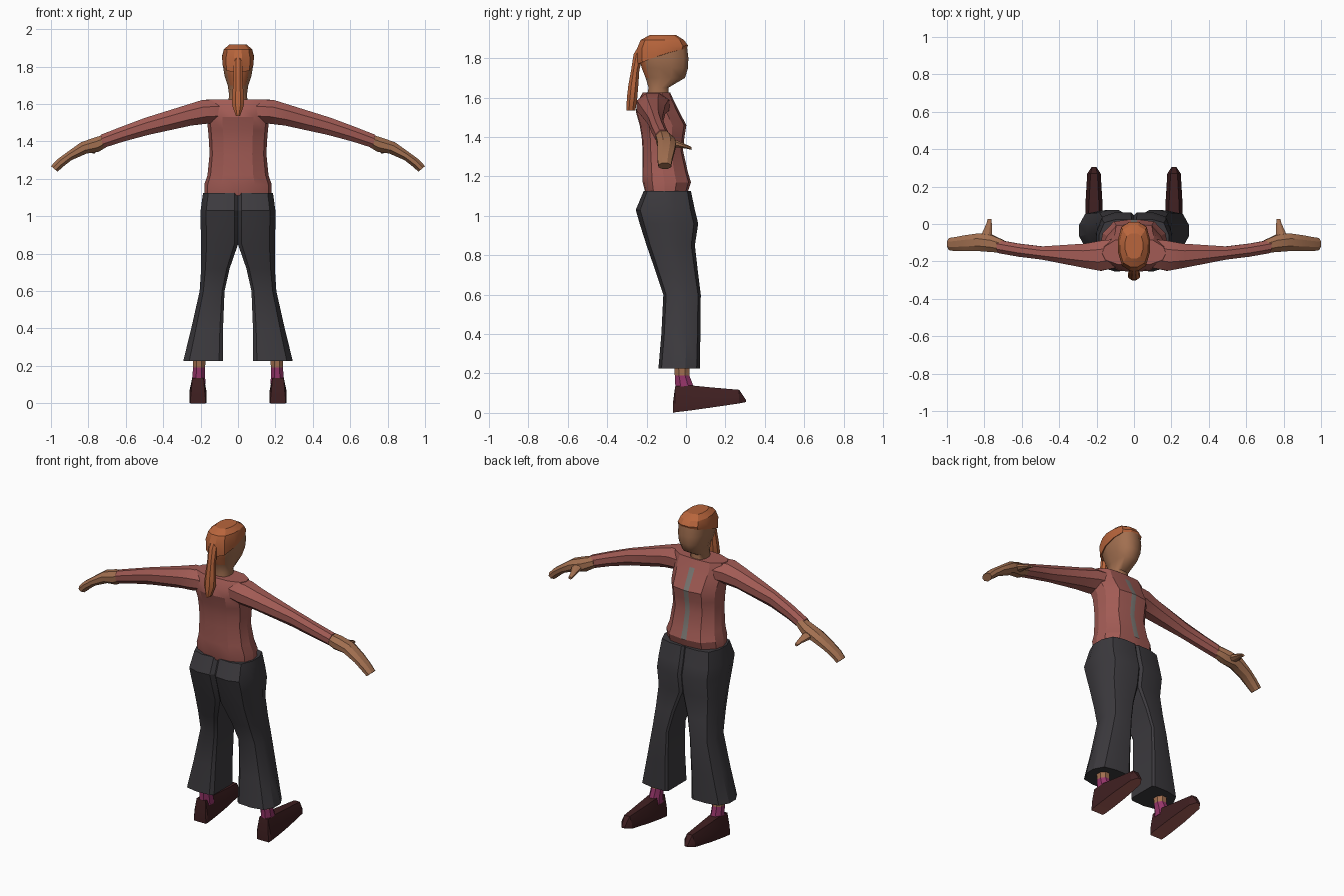
import bpy, bmesh, math
from mathutils import Vector

if "Cube" in bpy.data.objects:
    bpy.data.objects.remove(bpy.data.objects["Cube"])


def material(name, rgb):
    m = bpy.data.materials.new(name)
    m.diffuse_color = (*rgb, 1)
    m.use_nodes = True
    m.node_tree.nodes["Principled BSDF"].inputs["Base Color"].default_value = m.diffuse_color
    return m


SHIRT = material("dusty red shirt", (0.36, 0.105, 0.09))
PANTS = material("charcoal trousers", (0.045, 0.042, 0.048))
HAIR = material("ginger hair", (0.48, 0.13, 0.045))
SKIN = material("tan skin", (0.36, 0.16, 0.08))
SHOE = material("dark maroon shoe", (0.05, 0.014, 0.015))
SOCK = material("magenta sock", (0.30, 0.035, 0.14))
GREY = material("grey undershirt", (0.20, 0.19, 0.175))


def loft(name, rings, mats, rule=None, mirror=False, angle=25):
    """Skin a list of equal-length point rings, cap both ends, colour faces by rule."""
    bm = bmesh.new()
    vs = [[bm.verts.new(p) for p in r] for r in rings]
    n = len(vs[0])
    for a, b in zip(vs, vs[1:]):
        for i in range(n):
            j = (i + 1) % n
            bm.faces.new((a[i], a[j], b[j], b[i]))
    bm.faces.new(vs[0])
    bm.faces.new(vs[-1])
    bmesh.ops.recalc_face_normals(bm, faces=bm.faces)
    bm.normal_update()
    if rule:
        for f in bm.faces:
            f.material_index = rule(f.calc_center_median(), f.normal)
    me = bpy.data.meshes.new(name)
    bm.to_mesh(me)
    bm.free()
    for m in mats:
        me.materials.append(m)
    ob = bpy.data.objects.new(name, me)
    bpy.context.collection.objects.link(ob)
    bpy.ops.object.select_all(action='DESELECT')
    ob.select_set(True)
    bpy.context.view_layer.objects.active = ob
    bpy.ops.object.shade_smooth_by_angle(angle=math.radians(angle))
    if mirror:
        mod = ob.modifiers.new("mirror", 'MIRROR')
        mod.use_mirror_merge = False
    return ob


def section(shape, z, x0, x1, y0, y1):
    """Horizontal ring: unit shape (-1..1) fitted in the given box."""
    return [Vector(((x0 + x1) / 2 + u * (x1 - x0) / 2,
                    (y0 + y1) / 2 + v * (y1 - y0) / 2, z)) for u, v in shape]


def both(half):
    """Mirror a half outline running front to back."""
    return half + [(-u, v) for u, v in reversed(half)]


TORSO = both([(.1, 1), (.6, .9), (.93, .4), (1, -.1), (.9, -.6), (.5, -.95), (.12, -1)])
HEAD = both([(.3, 1), (.8, .8), (1, .3), (1, -.25), (.75, -.8), (.25, -1)])
LEG = [(-1, .9), (-.85, 1), (0, 1), (.7, .85), (1, .3), (1, -.3), (.7, -.85), (0, -1), (-.8, -.95), (-1, -.8)]
OCT = [(math.cos(a), math.sin(a)) for a in [math.pi * (k + .5) / 4 for k in range(8)]]

# Shirt body with a narrow grey opening down the front
torso = [(1.11, .18, -.205, .005), (1.17, .18, -.22, .025), (1.22, .163, -.22, .01),
         (1.33, .152, -.22, -.015), (1.40, .155, -.225, -.008), (1.46, .16, -.235, .002),
         (1.53, .168, -.255, -.035), (1.58, .178, -.245, -.06), (1.625, .17, -.22, -.08)]
loft("shirt_body", [section(TORSO, z, -x, x, a, b) for z, x, a, b in torso], [SHIRT, GREY],
     lambda c, n: int(abs(c.x) < .004 and n.y > .5 and 1.18 < c.z < 1.6))

# Neck and face
face = [(1.60, .052, -.20, -.085), (1.65, .048, -.19, -.09), (1.70, .055, -.205, -.005),
        (1.75, .072, -.225, .01), (1.80, .08, -.235, .012), (1.86, .078, -.235, .005)]
loft("head", [section(HEAD, z, -x, x, a, b) for z, x, a, b in face], [SKIN, HAIR],
     lambda c, n: int(n.y < -.55 and c.z > 1.68), angle=50)

# Hair cap sitting lower at the back than at the forehead
cap = [(1.82, .083, -.247, .005), (1.855, .085, -.25, .01), (1.892, .076, -.23, -.01),
       (1.917, .048, -.185, -.05)]
rings = [section(HEAD, z, -x, x, a, b) for z, x, a, b in cap]
for p in rings[0]:
    p.z += .25 * (p.y + .12) if p.y > -.12 else .4 * (p.y + .12)
for p in rings[1]:
    p.z += .07 * (p.y + .12)
loft("hair_cap", rings, [HAIR])

# Ponytail
tail = [(1.85, .022, -.25, -.20), (1.82, .028, -.268, -.215), (1.74, .026, -.28, -.235),
        (1.66, .032, -.295, -.24), (1.60, .036, -.302, -.245), (1.535, .012, -.305, -.255)]
loft("ponytail", [section(OCT, z, -x, x, a, b) for z, x, a, b in tail], [HAIR])

# Flared trousers, one leg mirrored
leg = [(.225, .08, .293, -.14, .07), (.40, .08, .25, -.125, .073), (.60, .072, .205, -.115, .075),
       (.72, .045, .197, -.155, .06), (.85, 0, .197, -.20, .045), (.96, 0, .20, -.235, .062),
       (1.03, 0, .20, -.255, .045), (1.125, 0, .187, -.215, .025)]
loft("trouser_leg", [section(LEG, z, a, b, c, d) for z, a, b, c, d in leg], [PANTS], mirror=True)

# Ankle: skin above, sock below
ankle = [(.10, .17, .25, -.06, .05), (.14, .173, .247, -.058, .04), (.19, .173, .243, -.06, .02),
         (.26, .17, .245, -.065, .02)]
loft("ankle_and_sock", [section(OCT, z, a, b, c, d) for z, a, b, c, d in ankle], [SOCK, SKIN],
     lambda c, n: int(c.z > .19), mirror=True)

# Shoes, lofted from heel to toe: y, sole z, top z, sole half width, top half width
shoe = [(-.065, 0, .06, .04, .036), (-.055, .003, .135, .045, .03), (.02, .012, .14, .046, .03),
        (.12, .026, .13, .045, .026), (.27, .048, .117, .036, .018), (.305, .055, .065, .012, .01)]
cx = .214
loft("shoe", [[(cx - w, y, b), (cx + w, y, b), (cx + w, y, b + (t - b) * .4),
               (cx + v, y, t), (cx - v, y, t), (cx - w, y, b + (t - b) * .4)]
              for y, b, t, w, v in shoe], [SHOE, SHIRT],
     lambda c, n: int(n.z < -.7), mirror=True)


def limb(name, stations, mats, rule=None):
    """Rings across x: x of top, x of bottom, z range, y range."""
    rings = []
    for xt, xb, z0, z1, y0, y1 in stations:
        ring = []
        for u, v in OCT:
            u, v = u / .924, v / .924
            ring.append((xb + (xt - xb) * (v + 1) / 2, (y0 + y1) / 2 + u * (y1 - y0) / 2,
                         (z0 + z1) / 2 + v * (z1 - z0) / 2))
        rings.append(ring)
    return loft(name, rings, mats, rule, mirror=True)


# Sleeves
limb("sleeve", [(.10, .10, 1.50, 1.622, -.235, -.08), (.19, .165, 1.495, 1.622, -.25, -.09),
                (.27, .25, 1.485, 1.597, -.235, -.105), (.50, .48, 1.435, 1.525, -.19, -.12),
                (.62, .61, 1.40, 1.48, -.175, -.105), (.735, .72, 1.365, 1.435, -.155, -.085)],
     [SHIRT])

# Hands
limb("hand", [(.70, .69, 1.378, 1.44, -.155, -.088), (.77, .745, 1.345, 1.42, -.15, -.06),
              (.84, .81, 1.335, 1.395, -.145, -.05), (.91, .89, 1.30, 1.345, -.145, -.06),
              (.965, .935, 1.265, 1.305, -.145, -.07), (1.0, .965, 1.238, 1.268, -.14, -.075)],
     [SKIN])

# Thumbs
thumb = [((.785, -.09, 1.372), .034), ((.785, -.045, 1.365), .028), ((.775, 0, 1.352), .016),
         ((.772, .028, 1.342), .011)]
loft("thumb", [[(x + r * u, y, z + r * .7 * v) for u, v in OCT] for (x, y, z), r in thumb],
     [SKIN], mirror=True)
